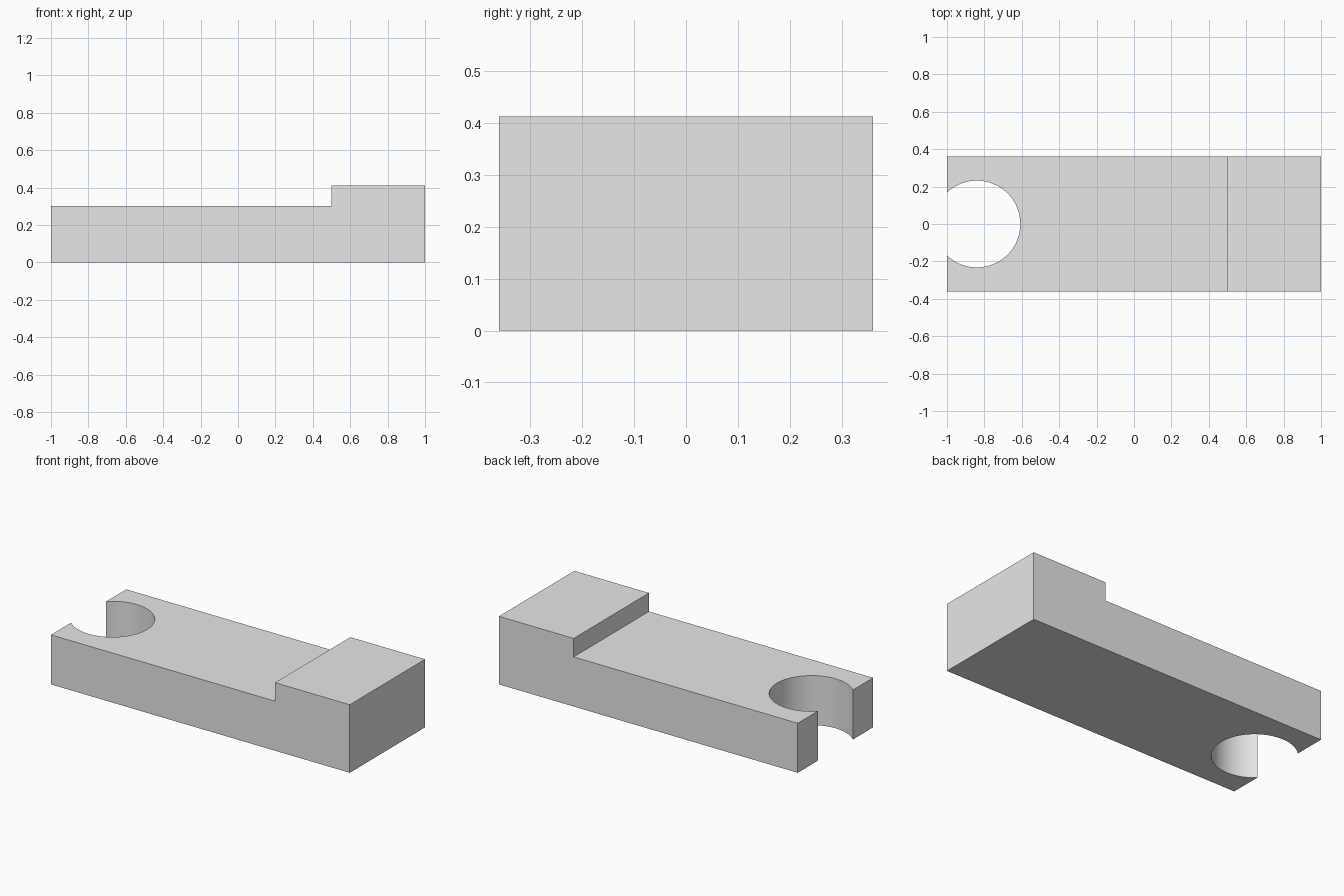
import bpy, bmesh, math

if "Cube" in bpy.data.objects:
    bpy.data.objects.remove(bpy.data.objects["Cube"])

HALF_WIDTH = 0.36
grey = bpy.data.materials.new("light grey")
grey.diffuse_color = (0.8, 0.8, 0.8, 1)
grey.use_nodes = True
grey.node_tree.nodes["Principled BSDF"].inputs["Base Color"].default_value = grey.diffuse_color

# Stepped block: side profile extruded across the width
profile = [(-1, 0), (1, 0), (1, 0.412), (0.5, 0.412), (0.5, 0.3), (-1, 0.3)]
bm = bmesh.new()
face = bm.faces.new([bm.verts.new((x, -HALF_WIDTH, z)) for x, z in profile])
ext = bmesh.ops.extrude_face_region(bm, geom=[face])
moved = [v for v in ext["geom"] if isinstance(v, bmesh.types.BMVert)]
bmesh.ops.translate(bm, verts=moved, vec=(0, 2 * HALF_WIDTH, 0))
bmesh.ops.recalc_face_normals(bm, faces=bm.faces)
mesh = bpy.data.meshes.new("stepped_block")
bm.to_mesh(mesh)
bm.free()
block = bpy.data.objects.new("stepped_block", mesh)
bpy.context.collection.objects.link(block)
mesh.materials.append(grey)

# Round notch open at the left end
bpy.ops.mesh.primitive_cylinder_add(vertices=96, radius=0.232, depth=1,
                                    location=(-0.84, 0, 0.2))
cutter = bpy.context.object
cutter.name = "notch_cutter"
cutter.data.materials.append(grey)
cutter.hide_render = True

cut = block.modifiers.new("notch", 'BOOLEAN')
cut.operation = 'DIFFERENCE'
cut.solver = 'EXACT'
cut.object = cutter

bpy.ops.object.select_all(action='DESELECT')
block.select_set(True)
bpy.context.view_layer.objects.active = block
bpy.ops.object.modifier_apply(modifier=cut.name)
bpy.data.objects.remove(cutter, do_unlink=True)

# Smooth notch wall, sharp block edges
bpy.ops.object.shade_smooth_by_angle(angle=math.radians(30))
